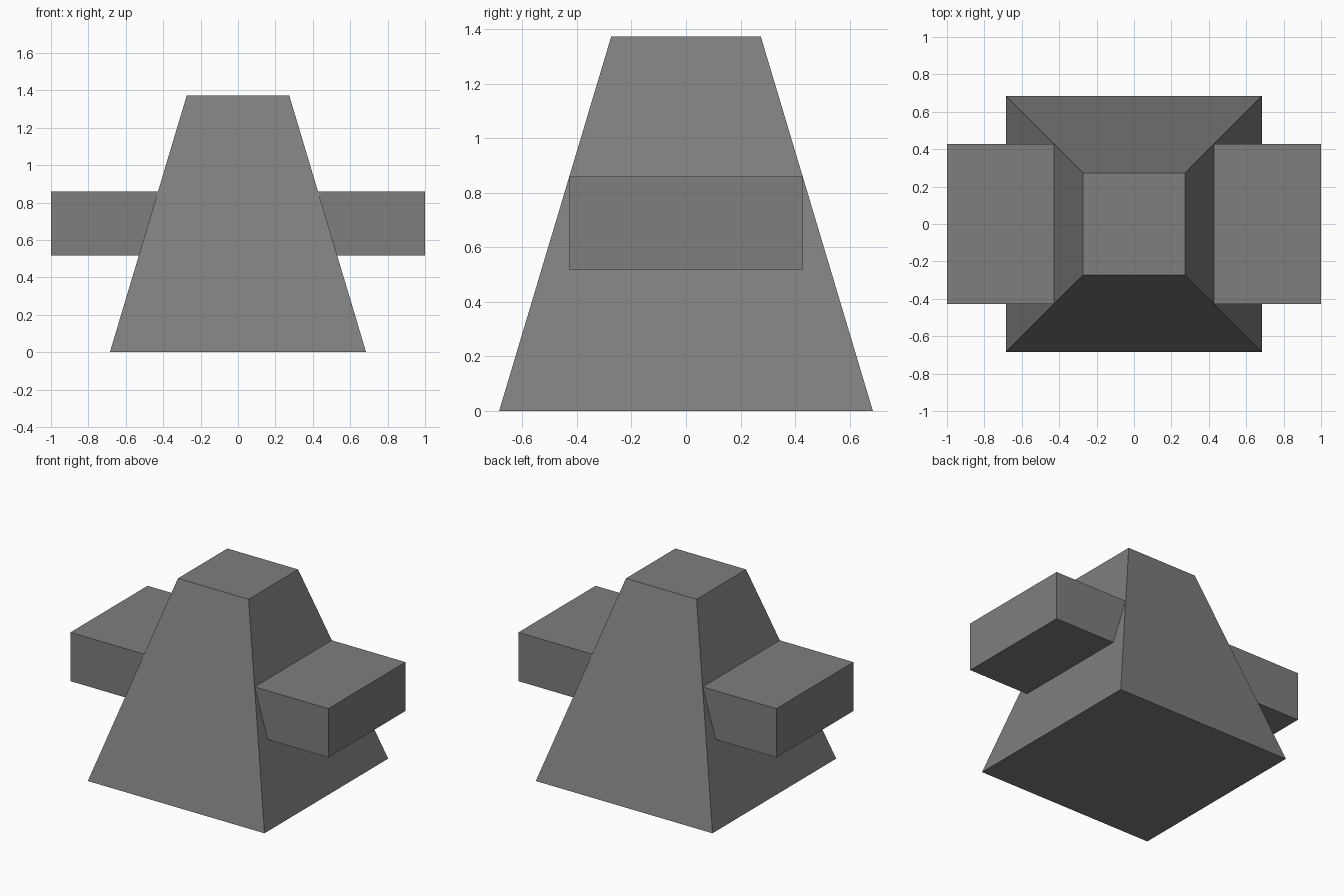
import bpy, bmesh

if "Cube" in bpy.data.objects:
    bpy.data.objects.remove(bpy.data.objects["Cube"])

grey = bpy.data.materials.new("mid_grey")
grey.diffuse_color = (0.21, 0.21, 0.21, 1.0)
grey.use_nodes = True
grey.node_tree.nodes["Principled BSDF"].inputs["Base Color"].default_value = grey.diffuse_color


def block(name, x, z0, z1, y, top_scale=1.0):
    """Box with half sizes x and y from z0 to z1; its top can be tapered."""
    bm = bmesh.new()
    bmesh.ops.create_cube(bm, size=2.0)
    for v in bm.verts:
        s = top_scale if v.co.z > 0 else 1.0
        v.co = (v.co.x * x * s, v.co.y * y * s, z1 if v.co.z > 0 else z0)
    mesh = bpy.data.meshes.new(name)
    bm.to_mesh(mesh)
    bm.free()
    mesh.materials.append(grey)
    obj = bpy.data.objects.new(name, mesh)
    bpy.context.collection.objects.link(obj)
    return obj


# Tapered tower body
block("tapered_body", 0.685, 0.0, 1.373, 0.685, top_scale=0.4)

# Crossbar running through the body, forming both side arms
block("crossbar", 1.0, 0.517, 0.859, 0.427)
